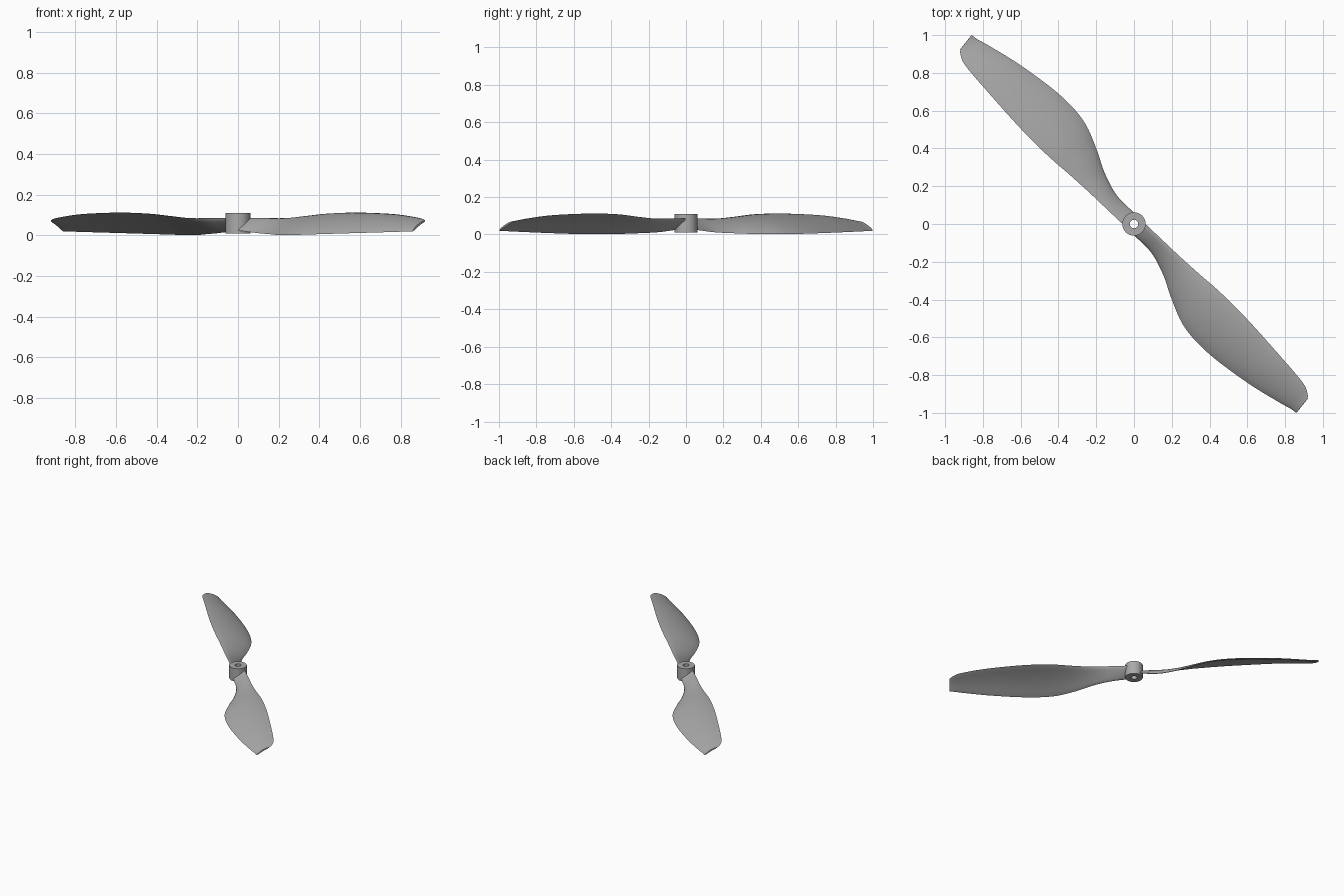
import bpy, bmesh, math
from mathutils import Vector

cube = bpy.data.objects.get("Cube")
if cube:
    bpy.data.objects.remove(cube, do_unlink=True)

grey = bpy.data.materials.new("plain grey")
grey.use_nodes = True
colour = (0.4, 0.4, 0.4, 1)
grey.diffuse_color = colour
grey.node_tree.nodes["Principled BSDF"].inputs["Base Color"].default_value = colour


def make_object(name, bm, angle):
    """Turn a bmesh into a smooth-shaded grey object."""
    bmesh.ops.recalc_face_normals(bm, faces=bm.faces)
    mesh = bpy.data.meshes.new(name)
    bm.to_mesh(mesh)
    bm.free()
    obj = bpy.data.objects.new(name, mesh)
    bpy.context.collection.objects.link(obj)
    mesh.materials.append(grey)
    bpy.ops.object.select_all(action="DESELECT")
    obj.select_set(True)
    bpy.context.view_layer.objects.active = obj
    bpy.ops.object.shade_smooth_by_angle(angle=math.radians(angle))
    return obj


def spline(points, steps):
    """Smooth curve through all the points."""
    pts = [Vector(p) for p in points]
    pts = [2 * pts[0] - pts[1]] + pts + [2 * pts[-1] - pts[-2]]
    out = []
    for a, b, c, d in zip(pts, pts[1:], pts[2:], pts[3:]):
        for i in range(steps):
            t = i / steps
            out.append(b + (c - a) * t / 2 + (a * 2 - b * 5 + c * 4 - d) * t * t / 2
                       + (b * 3 - a - c * 3 + d) * t ** 3 / 2)
    return out + [pts[-2]]


# Upper and lower edges of one blade, root to tip
upper_edge = [(.05, .01, .085), (.14, -.075, .085), (.235, -.165, .085),
              (.34, -.26, .095), (.46, -.365, .108), (.6, -.505, .112),
              (.775, -.7, .104), (.89, -.835, .086), (.917, -.89, .076),
              (.92, -.925, .07)]
lower_edge = [(-.005, -.055, .025), (.09, -.15, .012), (.155, -.27, .006),
              (.2, -.4, .002), (.27, -.55, .002), (.4, -.69, .006),
              (.6, -.84, .012), (.77, -.945, .017), (.825, -.975, .019),
              (.86, -1, .02)]
span = Vector((.68, -.73, 0))
CHORD_STEPS = 12


def blade_section(high, low, along):
    """Thin arched section between the two edges."""
    chord = high - low
    normal = span.cross(chord).normalized()
    camber = .05 * chord.length * min(1, along * 3)
    thickness = .02 - .01 * along
    loop = []
    for side in (1, -1):
        for i in range(CHORD_STEPS):
            t = i / CHORD_STEPS
            t = t if side == 1 else 1 - t
            arch = 4 * t * (1 - t)
            half = thickness / 2 * math.sqrt(arch)
            loop.append(low + chord * t + normal * (camber * arch + side * half))
    return loop


def build_blade(name):
    bm = bmesh.new()
    highs, lows = spline(upper_edge, 6), spline(lower_edge, 6)
    rings = []
    for k, (high, low) in enumerate(zip(highs, lows)):
        along = k / (len(highs) - 1)
        rings.append([bm.verts.new(p) for p in blade_section(high, low, along)])
    for r, s in zip(rings, rings[1:]):
        for i in range(len(r)):
            j = (i + 1) % len(r)
            bm.faces.new((r[i], r[j], s[j], s[i]))
    bm.faces.new(rings[0])
    bm.faces.new(rings[-1])
    return make_object(name, bm, 50)


build_blade("right_blade").name = "front_blade"
back_blade = build_blade("back_blade")
back_blade.rotation_euler.z = math.pi

# Hub: a ring-shaped tube with a through hole
bm = bmesh.new()
SIDES = 48
profile = [(.062, .01), (.062, .11), (.022, .11), (.022, .01)]
rings = []
for i in range(SIDES):
    a = math.tau * i / SIDES
    rings.append([bm.verts.new((r * math.cos(a), r * math.sin(a), z)) for r, z in profile])
for i, r in enumerate(rings):
    s = rings[(i + 1) % SIDES]
    for j in range(len(profile)):
        k = (j + 1) % len(profile)
        bm.faces.new((r[j], s[j], s[k], r[k]))
make_object("hub", bm, 30)
